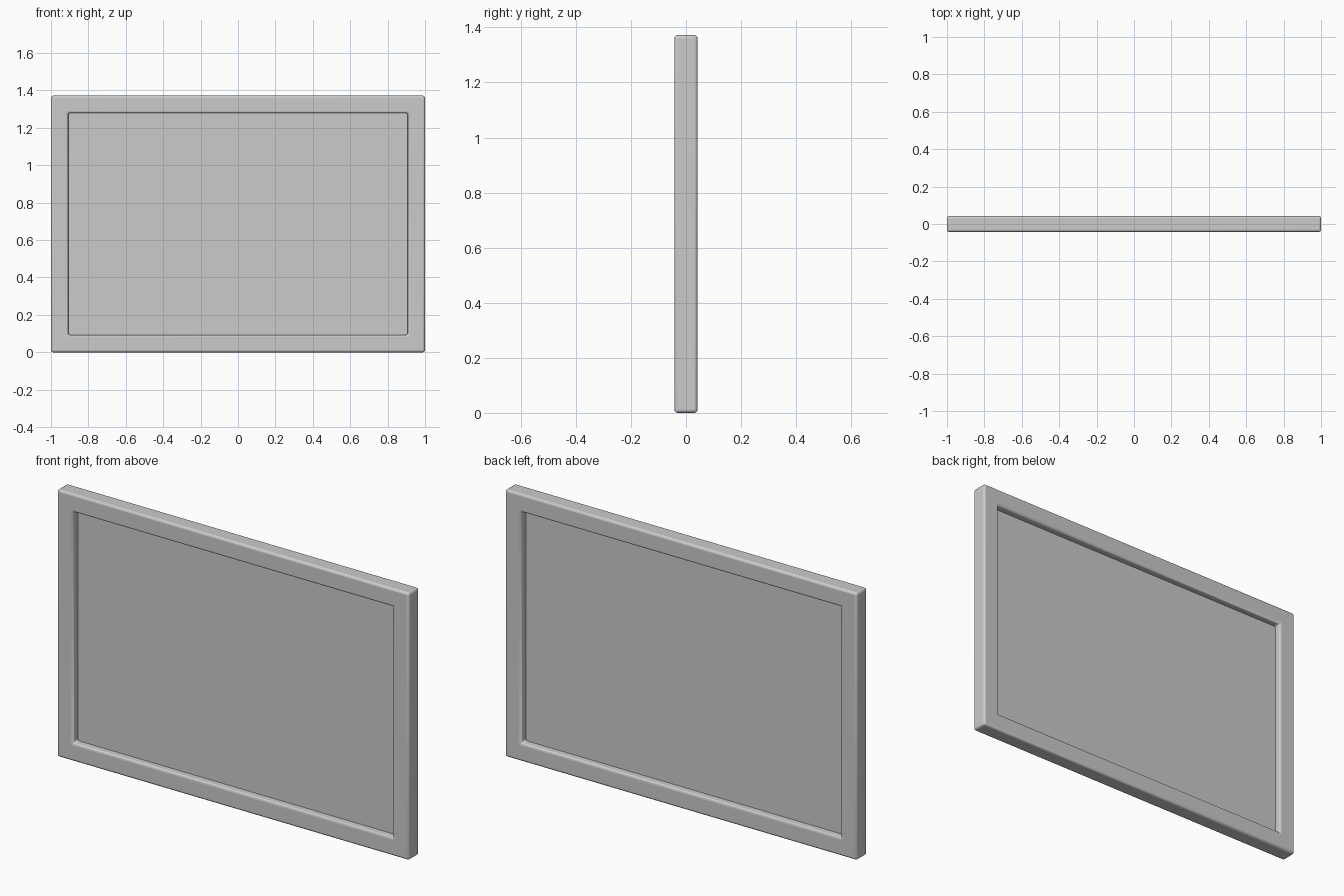
import bpy, bmesh

if "Cube" in bpy.data.objects:
    bpy.data.objects.remove(bpy.data.objects["Cube"])

H, D, B = 1.372, 0.042, 0.093   # height, half depth, border width


def finish(name, bm):
    bmesh.ops.recalc_face_normals(bm, faces=bm.faces)
    me = bpy.data.meshes.new(name)
    bm.to_mesh(me)
    bm.free()
    ob = bpy.data.objects.new(name, me)
    bpy.context.collection.objects.link(ob)
    return ob


def loop(bm, inset, y):
    x, lo, hi = 1 - inset, inset, H - inset
    return [bm.verts.new((a, y, c)) for a, c in ((-x, lo), (x, lo), (x, hi), (-x, hi))]


# frame: four loops bridged into a closed rectangular ring
bm = bmesh.new()
loops = [loop(bm, i, y) for i, y in ((0, -D), (0, D), (B, D), (B, -D))]
for k in range(4):
    a, b = loops[k], loops[(k + 1) % 4]
    for i in range(4):
        j = (i + 1) % 4
        bm.faces.new((a[i], a[j], b[j], b[i]))
frame = finish("frame", bm)

# softly rounded frame edges
bev = frame.modifiers.new("rounded_edges", "BEVEL")
bev.width = 0.012
bev.segments = 4
bev.limit_method = "ANGLE"
bev.angle_limit = 0.6
bpy.context.view_layer.objects.active = frame
frame.select_set(True)
bpy.ops.object.shade_smooth_by_angle(angle=0.6)

# thin centre panel, recessed on both sides and tucked into the frame
bm = bmesh.new()
bmesh.ops.create_cube(bm, size=1)
for v in bm.verts:
    v.co.x *= 2 - 2 * B + 0.02
    v.co.y *= 0.008
    v.co.z = v.co.z * (H - 2 * B + 0.02) + H / 2
finish("panel", bm)
